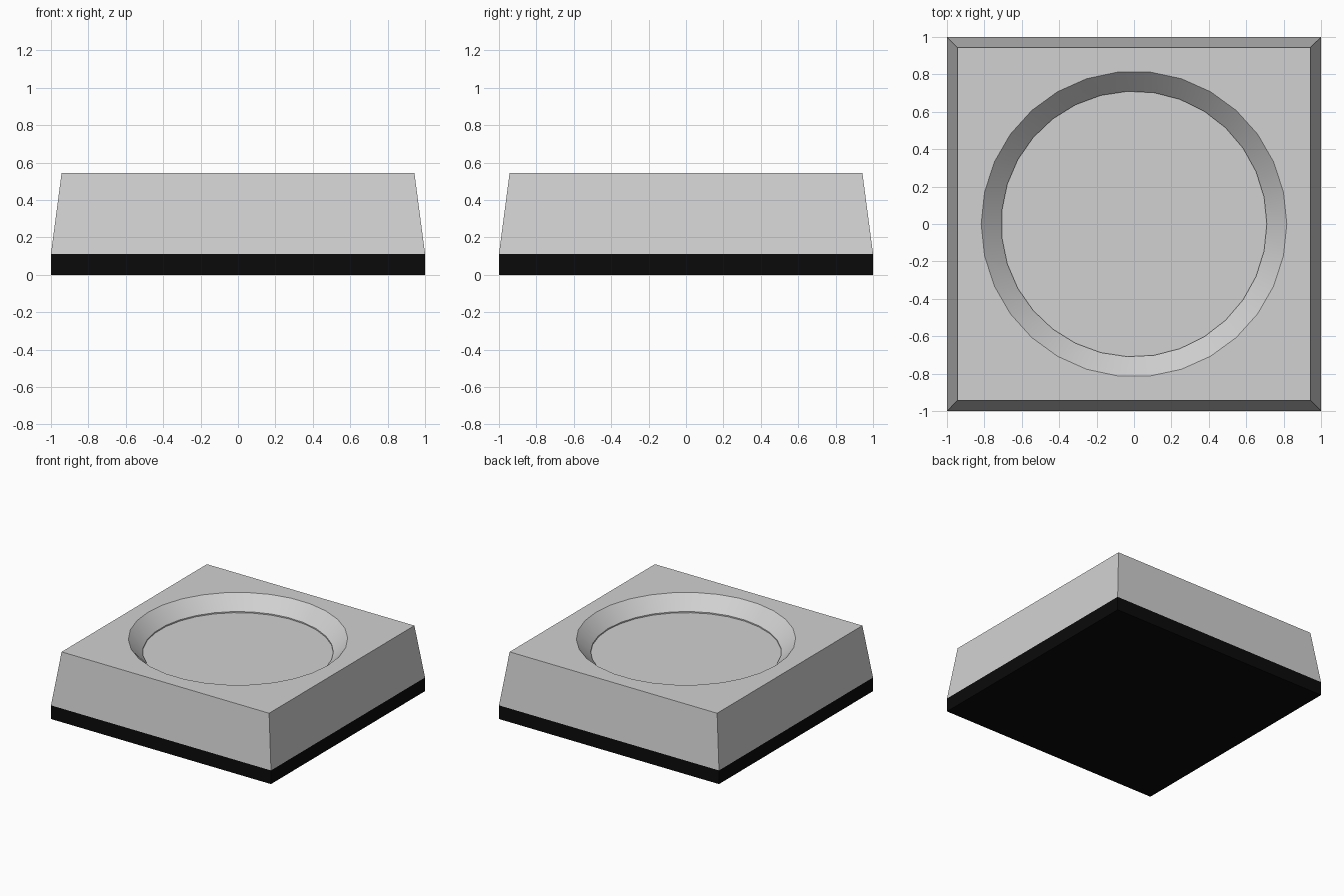
import bpy, bmesh, math

cube = bpy.data.objects.get("Cube")
if cube:
    bpy.data.objects.remove(cube, do_unlink=True)


def material(name, rgb):
    m = bpy.data.materials.new(name)
    m.use_nodes = True
    m.diffuse_color = (*rgb, 1)
    m.node_tree.nodes["Principled BSDF"].inputs["Base Color"].default_value = (*rgb, 1)
    return m


def add_object(name, bm, mat):
    bmesh.ops.recalc_face_normals(bm, faces=bm.faces)
    mesh = bpy.data.meshes.new(name)
    bm.to_mesh(mesh)
    bm.free()
    mesh.materials.append(mat)
    ob = bpy.data.objects.new(name, mesh)
    bpy.context.collection.objects.link(ob)
    return ob


def ring(bm, count, radius, z, start=0.0):
    return [bm.verts.new((radius * math.cos(start + math.tau * i / count),
                          radius * math.sin(start + math.tau * i / count), z))
            for i in range(count)]


def wall(bm, a, b):
    n = len(a)
    for i in range(n):
        j = (i + 1) % n
        bm.faces.new((a[i], a[j], b[j], b[i]))


def square(bm, half, z):
    return ring(bm, 4, half * math.sqrt(2), z, math.pi / 4)


grey = material("light grey", (0.64, 0.64, 0.64))
black = material("black", (0.003, 0.003, 0.003))

BASE_Z, TOP_Z = 0.112, 0.545
SLOPE_Z, FLOOR_Z = 0.438, 0.428
N = 30

# Black base slab
bm = bmesh.new()
low, high = square(bm, 1, 0), square(bm, 1, BASE_Z)
wall(bm, low, high)
bm.faces.new(low)
bm.faces.new(high)
add_object("base_slab", bm, black)

# Tapered block with a round dished recess
bm = bmesh.new()
low, high = square(bm, 1, BASE_Z), square(bm, 0.943, TOP_Z)
wall(bm, low, high)
bm.faces.new(low)
rim = ring(bm, N, 0.817, TOP_Z)
inner = ring(bm, N + 1, 0.71, SLOPE_Z)
floor = ring(bm, N + 1, 0.71, FLOOR_Z)

# Sloped wall: the inner ring has one side more, taken up by a triangle opposite the start
half = N // 2
for i in range(N):
    k = i if i < half else i + 1
    bm.faces.new((rim[i], rim[(i + 1) % N], inner[(k + 1) % (N + 1)], inner[k]))
bm.faces.new((rim[half], inner[half + 1], inner[half]))

# Small step and flat floor
wall(bm, inner, floor)
bm.faces.new(floor)

# Top surface between the square edge and the rim
edges = [bm.edges.get((loop[i - 1], loop[i])) for loop in (high, rim) for i in range(len(loop))]
bmesh.ops.triangle_fill(bm, edges=edges, use_beauty=True, normal=(0, 0, 1))
block = add_object("tapered_block", bm, grey)

# Smooth the round wall, keep the other edges sharp
bpy.ops.object.select_all(action='DESELECT')
block.select_set(True)
bpy.context.view_layer.objects.active = block
bpy.ops.object.shade_smooth_by_angle(angle=math.radians(25))
